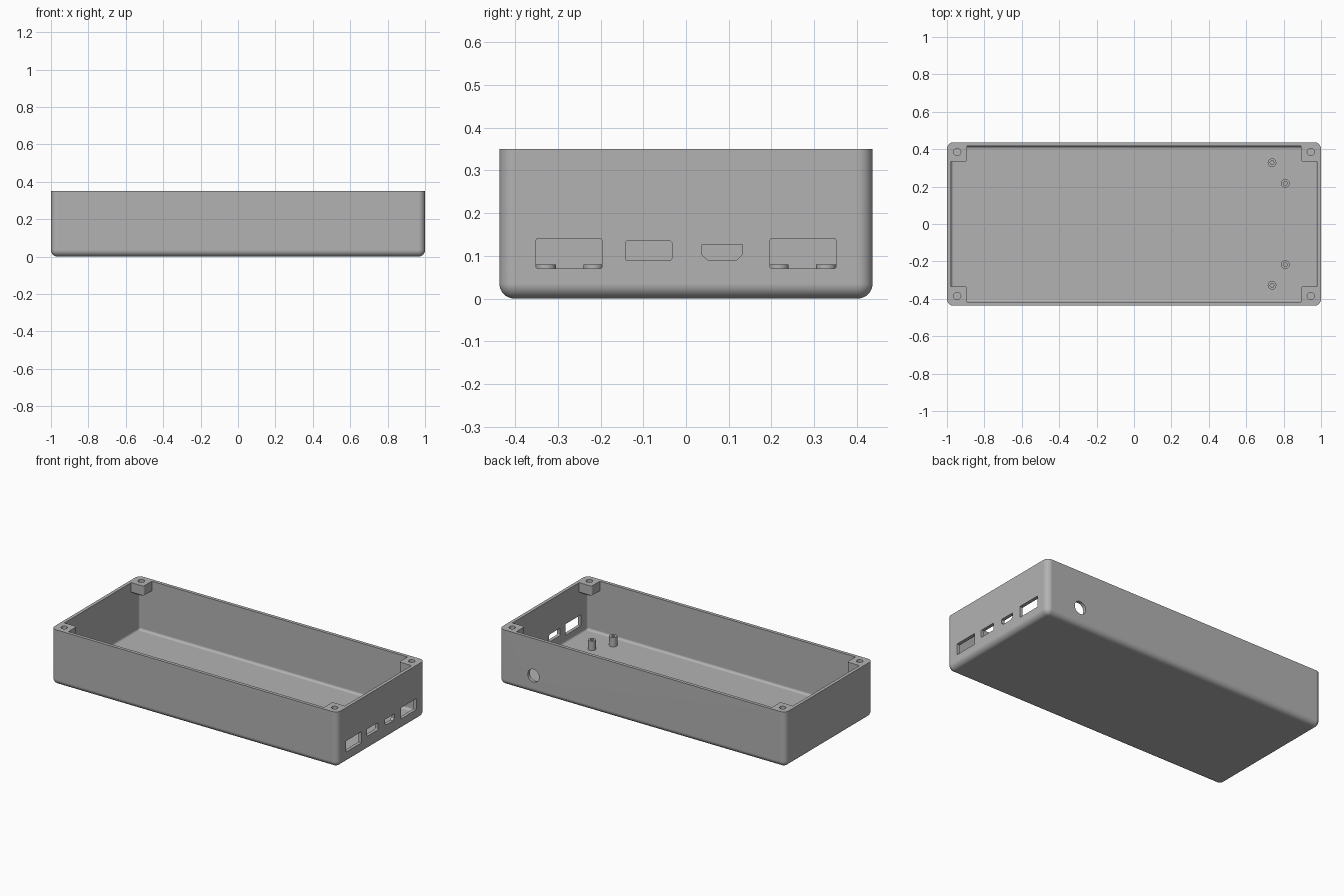
import bpy, bmesh
from math import pi, cos, sin
from mathutils import Matrix, Vector

if "Cube" in bpy.data.objects:
    bpy.data.objects.remove(bpy.data.objects["Cube"], do_unlink=True)

HX, HY, H = 1.0, 0.437, 0.35      # half length, half width, height
R, WALL, FLOOR = 0.035, 0.021, 0.021

grey = bpy.data.materials.new("plain grey")
grey.use_nodes = True
COLOUR = (0.45, 0.45, 0.45, 1)
grey.diffuse_color = COLOUR
grey.node_tree.nodes["Principled BSDF"].inputs["Base Color"].default_value = COLOUR


def loft(name, rings):
    """Closed solid through a list of point rings."""
    bm = bmesh.new()
    loops = [[bm.verts.new(p) for p in ring] for ring in rings]
    n = len(loops[0])
    for a, b in zip(loops, loops[1:]):
        for i in range(n):
            j = (i + 1) % n
            bm.faces.new((a[i], a[j], b[j], b[i]))
    bm.faces.new(loops[0][::-1])
    bm.faces.new(loops[-1])
    bmesh.ops.remove_doubles(bm, verts=bm.verts, dist=1e-5)
    bmesh.ops.recalc_face_normals(bm, faces=bm.faces)
    mesh = bpy.data.meshes.new(name)
    bm.to_mesh(mesh)
    bm.free()
    mesh.materials.append(grey)
    ob = bpy.data.objects.new(name, mesh)
    bpy.context.collection.objects.link(ob)
    return ob


def round_rect(hx, hy, r, z, steps=8):
    pts = []
    for k, (sx, sy) in enumerate([(1, 1), (-1, 1), (-1, -1), (1, -1)]):
        for i in range(steps + 1):
            a = (k + i / steps) * pi / 2
            pts.append(Vector((sx * (hx - r) + r * cos(a), sy * (hy - r) + r * sin(a), z)))
    return pts


def tub(name, hx, hy, r, z0, z1, steps=8):
    """Block with rounded upright edges and a rounded bottom edge."""
    rings = []
    for i in range(steps + 1):
        a = i / steps * pi / 2
        d = r * (1 - sin(a))
        rings.append(round_rect(hx - d, hy - d, r - d, z0 + r * (1 - cos(a))))
    return loft(name, rings + [round_rect(hx, hy, r, z1)])


def cylinder(name, r, z0, z1, x=0, y=0, sides=32):
    ring = [(x + r * cos(2 * pi * i / sides), y + r * sin(2 * pi * i / sides)) for i in range(sides)]
    return loft(name, [[(px, py, z) for px, py in ring] for z in (z0, z1)])


def combine(target, tool, operation):
    tool.hide_render = True
    mod = target.modifiers.new("combine", 'BOOLEAN')
    mod.operation, mod.solver, mod.object = operation, 'EXACT', tool
    bpy.context.view_layer.objects.active = target
    bpy.ops.object.modifier_apply(modifier=mod.name)
    bpy.data.objects.remove(tool, do_unlink=True)


def smooth(ob):
    bpy.ops.object.select_all(action='DESELECT')
    ob.select_set(True)
    bpy.context.view_layer.objects.active = ob
    bpy.ops.object.shade_smooth_by_angle(angle=pi / 6)
    ob.modifiers.new("even normals", 'WEIGHTED_NORMAL').keep_sharp = True


# Hollow case
case = tub("case", HX, HY, R, 0, H)
combine(case, tub("cavity", HX - WALL, HY - WALL, 0.015, FLOOR, H + 0.1), 'DIFFERENCE')

# Screw blocks in the corners, tapering into the corner below
OX, OY, IX, IY, C = 0.986, 0.423, 0.893, 0.333, 0.012
outline = [(OX, OY), (IX, OY)]
outline += [(IX + C * (1 - cos(a)), IY + C * (1 - sin(a))) for a in (i * pi / 8 for i in range(5))]
outline += [(OX, IY)]
for sx in (1, -1):
    for sy in (1, -1):
        rings = []
        for z, s in ((0.24, 0.1), (0.29, 1), (H, 1)):
            rings.append([(sx * (OX + (x - OX) * s), sy * (OY + (y - OY) * s), z) for x, y in outline])
        combine(case, loft("screw_block", rings), 'UNION')
        combine(case, cylinder("screw_hole", 0.019, 0.295, H + 0.05, sx * 0.945, sy * 0.385), 'DIFFERENCE')


# Port openings through the +x wall
def cut_port(points):
    rings = [[(x, y, z) for y, z in points] for x in (HX - 0.06, HX + 0.05)]
    combine(case, loft("port_cutter", rings), 'DIFFERENCE')


def slot(y0, y1, z0, z1, r):
    cy, cz = (y0 + y1) / 2, (z0 + z1) / 2
    return [(p.x + cy, p.y + cz) for p in round_rect((y1 - y0) / 2, (z1 - z0) / 2, r, 0, 4)]


for side in (1, -1):
    y0, y1 = sorted((side * 0.197, side * 0.351))
    cut_port(slot(y0, y1, 0.07, 0.14, 0.004))
cut_port(slot(-0.142, -0.033, 0.089, 0.135, 0.006))
cut_port([(0.037, 0.127), (0.037, 0.103), (0.052, 0.089),
          (0.117, 0.089), (0.132, 0.103), (0.132, 0.127)])

# Round cable hole in the back wall
hole = cylinder("cable_cutter", 0.04, -0.06, 0.06)
hole.data.transform(Matrix.Translation((0.76, HY, 0.115)) @ Matrix.Rotation(pi / 2, 4, 'X'))
combine(case, hole, 'DIFFERENCE')
smooth(case)

# Board standoffs with pilot holes
for i, (x, y) in enumerate([(0.738, 0.328), (0.809, 0.217), (0.738, -0.328), (0.809, -0.217)]):
    post = cylinder(f"standoff_{i + 1}", 0.023, FLOOR - 0.005, 0.08, x, y)
    combine(post, cylinder("pilot_hole", 0.01, FLOOR + 0.005, 0.1, x, y), 'DIFFERENCE')
    smooth(post)
